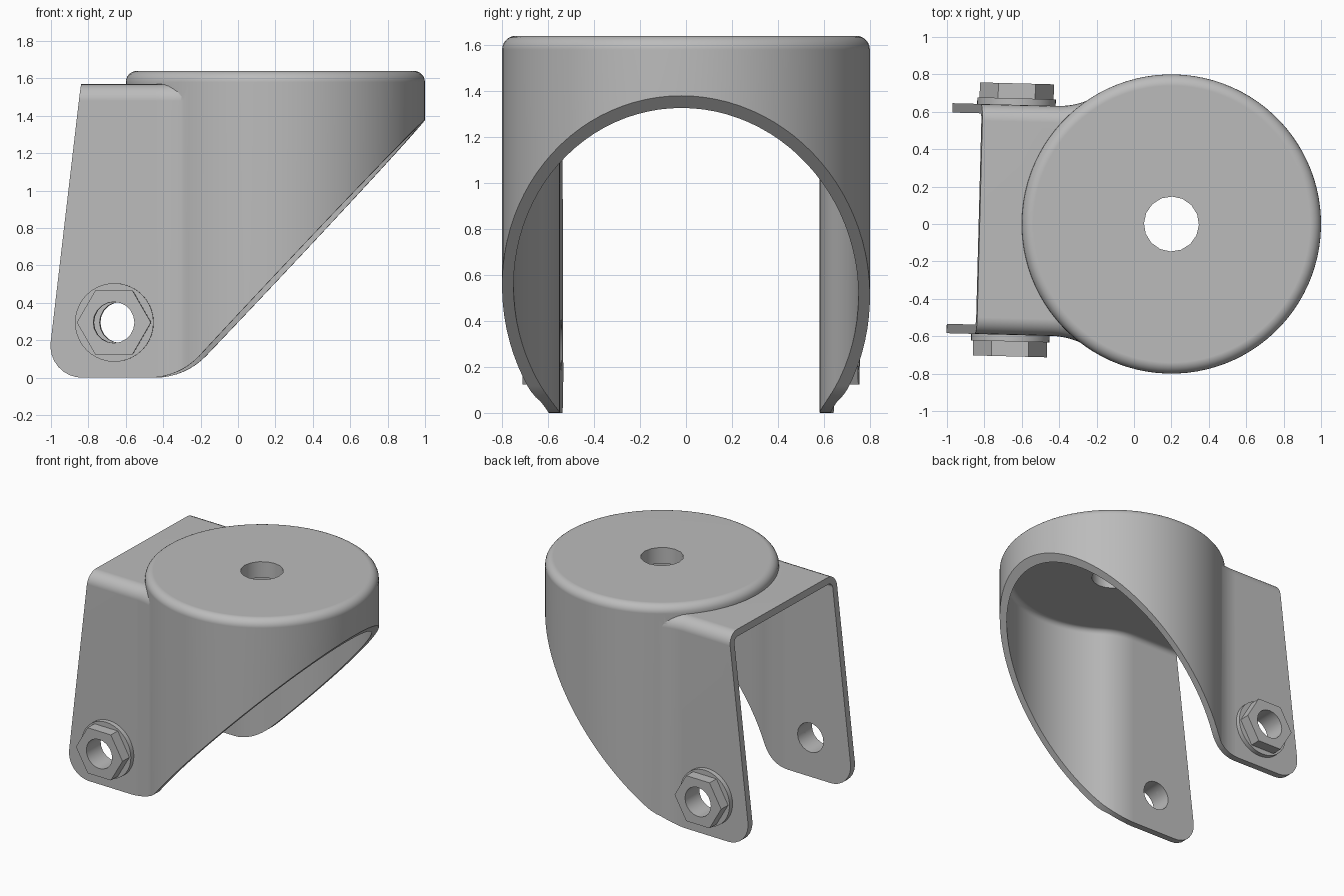
import bpy
import bmesh
from math import sin, cos, pi, atan2, sqrt, radians
from mathutils import Vector, Matrix

if "Cube" in bpy.data.objects:
    bpy.data.objects.remove(bpy.data.objects["Cube"], do_unlink=True)

steel = bpy.data.materials.new("grey steel")
steel.use_nodes = True
grey = (0.5, 0.5, 0.5, 1)
steel.diffuse_color = grey
steel.node_tree.nodes["Principled BSDF"].inputs["Base Color"].default_value = grey

WALL = 0.05      # sheet thickness
RADIUS = 0.8     # swivel cap radius
HALF = 0.615     # outer half width across the arms
TOP = 1.57       # top of the bracket
BOLT = (-0.845, 0.295)


def loft(name, rings):
    """Closed solid through equally long rings of points."""
    bm = bmesh.new()
    loops = [[bm.verts.new(p) for p in ring] for ring in rings]
    n = len(loops[0])
    for a, b in zip(loops, loops[1:]):
        for i in range(n):
            j = (i + 1) % n
            bm.faces.new((a[i], a[j], b[j], b[i]))
    bm.faces.new(loops[0][::-1])
    bm.faces.new(loops[-1])
    bmesh.ops.recalc_face_normals(bm, faces=bm.faces)
    mesh = bpy.data.meshes.new(name)
    bm.to_mesh(mesh)
    bm.free()
    mesh.materials.append(steel)
    ob = bpy.data.objects.new(name, mesh)
    bpy.context.collection.objects.link(ob)
    return ob


def circle(r, z, n):
    return [(r * cos(2 * pi * i / n), r * sin(2 * pi * i / n), z) for i in range(n)]


def rod(name, r, y0, y1, n):
    """Cylinder or prism along y on the bolt axis."""
    return loft(name, [[(x + BOLT[0], y, z + BOLT[1]) for x, z, _ in circle(r, 0, n)]
                       for y in (y0, y1)])


def plan(half, r, blend, left, z):
    """Plan outline: two straight arms blending into a round end."""
    cy = half + blend
    cx = -sqrt((r + blend) ** 2 - cy ** 2)
    turn = atan2(cy, cx)
    pts = [(left, half)]
    for i in range(9):
        a = -pi / 2 + (turn - pi / 2) * i / 8
        pts.append((cx + blend * cos(a), cy + blend * sin(a)))
    for i in range(1, 33):
        a = turn * (1 - i / 32)
        pts.append((r * cos(a), r * sin(a)))
    pts += [(x, -y) for x, y in pts[-2::-1]]
    return [(x, y, z) for x, y in pts]


def shell(name, half, r, blend, left, top, fillet):
    """Plan outline extruded upwards, with a rounded top edge."""
    rings = [plan(half, r, blend, left, -0.2)]
    for i in range(7):
        a = pi / 2 * i / 6
        d = fillet * (1 - cos(a))
        rings.append(plan(half - d, r - d, blend + d, left, top - fillet * (1 - sin(a))))
    return loft(name, rings)


def rounded(prev, corner, nxt, t, n=8):
    """Arc that replaces a corner, starting t before it."""
    p, c, q = Vector(prev), Vector(corner), Vector(nxt)
    u, v = (p - c).normalized(), (q - c).normalized()
    w = sin(u.angle(v) / 2)
    a, b = c + u * t, c + v * t
    pts = []
    for i in range(n + 1):
        s = i / n
        k = ((1 - s) ** 2, 2 * s * (1 - s) * w, s * s)
        pts.append((a * k[0] + c * k[1] + b * k[2]) / sum(k))
    return pts


def boolean(ob, cutter, operation, keep=False):
    mod = ob.modifiers.new("cut", "BOOLEAN")
    mod.object = cutter
    mod.operation = operation
    mod.solver = "EXACT"
    bpy.context.view_layer.objects.active = ob
    bpy.ops.object.modifier_apply(modifier=mod.name)
    if not keep:
        bpy.data.objects.remove(cutter, do_unlink=True)


# Fork: round cap joined to the bracket
cap_rings = [circle(RADIUS, -0.2, 96)]
for i in range(7):
    a = pi / 2 * i / 6
    cap_rings.append(circle(RADIUS - 0.06 * (1 - cos(a)), 1.64 - 0.06 * (1 - sin(a)), 96))
fork = loft("fork", cap_rings)
boolean(fork, shell("bracket", HALF, RADIUS - 0.008, 0.4, -1.5, TOP, 0.09), "UNION")

# Hollow inside, open towards the arms
boolean(fork, shell("hollow", HALF - WALL, RADIUS - WALL, 0.45, -1.7, TOP - WALL, 0.04),
        "DIFFERENCE")

# Side profile: sloped mouth, rounded feet and slanted underside
mouth, heel, toe, front = (-0.986, 1.9), (-1.208, 0), (-0.498, 0), (1.29, 1.9)
side = rounded(mouth, heel, toe, 0.19) + rounded(heel, toe, front, 0.16)
side += [Vector(front), Vector(mouth)]
boolean(fork, loft("side_profile", [[(p.x, y, p.y) for p in side] for y in (-1, 1)]),
        "INTERSECT")

# Swivel hole in the cap
boolean(fork, loft("swivel_hole", [circle(0.147, z, 16) for z in (1.3, 1.8)]), "DIFFERENCE")

# Washers and hexagonal nuts on both arms
parts = [fork]
for name, s in (("right", -1), ("left", 1)):
    parts.append(rod(name + "_washer", 0.21, s * (HALF - 0.002), s * 0.65, 40))
    parts.append(rod(name + "_nut", 0.198, s * 0.649, s * 0.73, 6))

# Axle hole through arms, washers and nuts
axle = rod("axle_hole", 0.11, -1, 1, 20)
for ob in parts:
    boolean(ob, axle, "DIFFERENCE", keep=True)
bpy.data.objects.remove(axle, do_unlink=True)

# Turn slightly on the swivel, move into place and shade
place = Matrix.Translation((0.2, 0, 0)) @ Matrix.Rotation(radians(-1.5), 4, "Z")
bpy.ops.object.select_all(action="DESELECT")
for ob in parts:
    ob.data.transform(place)
    ob.select_set(True)
bpy.context.view_layer.objects.active = fork
bpy.ops.object.shade_smooth_by_angle(angle=radians(30))
for ob in parts:
    ob.modifiers.new("even_shading", "WEIGHTED_NORMAL").keep_sharp = True
